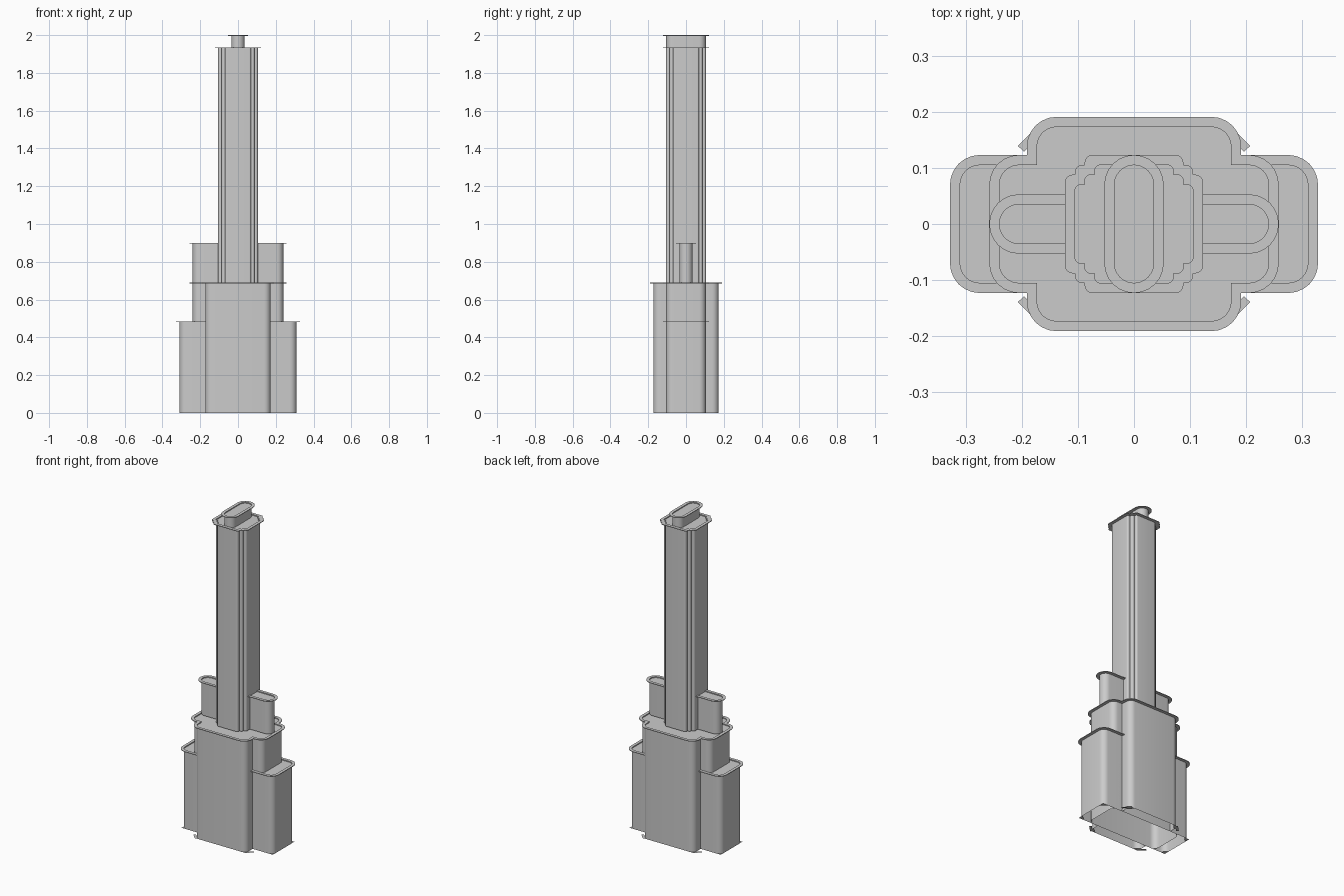
import bpy, bmesh, math

if "Cube" in bpy.data.objects:
    bpy.data.objects.remove(bpy.data.objects["Cube"])

LIP = 0.018      # how far each cornice overhangs the wall
THICK = 0.004    # cornice thickness
RECESS = 0.006   # roof sits slightly below the cornice


def outline(corners, r, grow=0.0, seg=6):
    """Symmetric stepped outline; corners are the convex ones of the +x+y quarter."""
    quarter = []
    for i, (x, y) in enumerate(corners):
        x, y = x + grow, y + grow
        for k in range(seg + 1):
            a = math.pi / 2 * k / seg
            quarter.append((x - r + r * math.cos(a), y - r + r * math.sin(a)))
        if i + 1 < len(corners):
            quarter.append((corners[i + 1][0] + grow, y))
    back = quarter[::-1]
    return (quarter + [(-x, y) for x, y in back]
            + [(-x, -y) for x, y in quarter] + [(x, -y) for x, y in back])


def finish(name, bm):
    mesh = bpy.data.meshes.new(name)
    bm.to_mesh(mesh)
    bm.free()
    obj = bpy.data.objects.new(name, mesh)
    bpy.context.collection.objects.link(obj)
    return obj


def tier(name, corners, r, z0, z1, lip_r):
    """Open-bottomed wall with an overhanging cornice and a recessed roof."""
    wall = outline(corners, r)
    lip = outline(corners, lip_r, LIP)
    bm = bmesh.new()
    levels = [(wall, z0), (wall, z1 - THICK), (lip, z1 - THICK),
              (lip, z1), (wall, z1), (wall, z1 - RECESS)]
    loops = [[bm.verts.new((x, y, z)) for x, y in pts] for pts, z in levels]
    n = len(wall)
    for a, b in zip(loops, loops[1:]):
        for i in range(n):
            j = (i + 1) % n
            bm.faces.new((a[i], a[j], b[j], b[i]))
    bm.faces.new(loops[-1])
    bmesh.ops.remove_doubles(bm, verts=bm.verts, dist=1e-5)
    obj = finish(name, bm)
    bpy.ops.object.select_all(action='DESELECT')
    obj.select_set(True)
    bpy.context.view_layer.objects.active = obj
    bpy.ops.object.shade_smooth_by_angle(angle=math.radians(30))


# Stacked tower blocks, bottom to top
R = 0.035
tier("lower_wings", [(0.31, 0.105)], R, 0, 0.485, R + LIP)
tier("podium", [(0.24, 0.105), (0.173, 0.173)], R, 0, 0.69, R + LIP)
tier("shoulder_fins", [(0.24, R)], R, 0.69, 0.90, R + LIP)
tier("main_shaft", [(0.105, 0.07), (0.0875, 0.0875), (0.07, 0.105)],
     0.01, 0.69, 1.935, 0.014)
tier("crown", [(R, 0.105)], R, 1.925, 2.0, R + LIP)

# Flat ground plates: square corner fills and the diagonal stubs beside the podium
bm = bmesh.new()
plates = [[(0.31 - R, 0.105), (0.31, 0.105 - R), (0.31, 0.105)],
          [(0.173 - R, 0.173), (0.173, 0.173 - R), (0.173, 0.173)],
          [(0.165, 0.181), (0.165, 0.160), (0.196, 0.129), (0.207, 0.139)]]
for sx in (1, -1):
    for sy in (1, -1):
        for p in plates:
            f = bm.faces.new([bm.verts.new((sx * x, sy * y, 0)) for x, y in p])
            f.normal_update()
            if f.normal.z < 0:
                f.normal_flip()
finish("ground_plates", bm)
